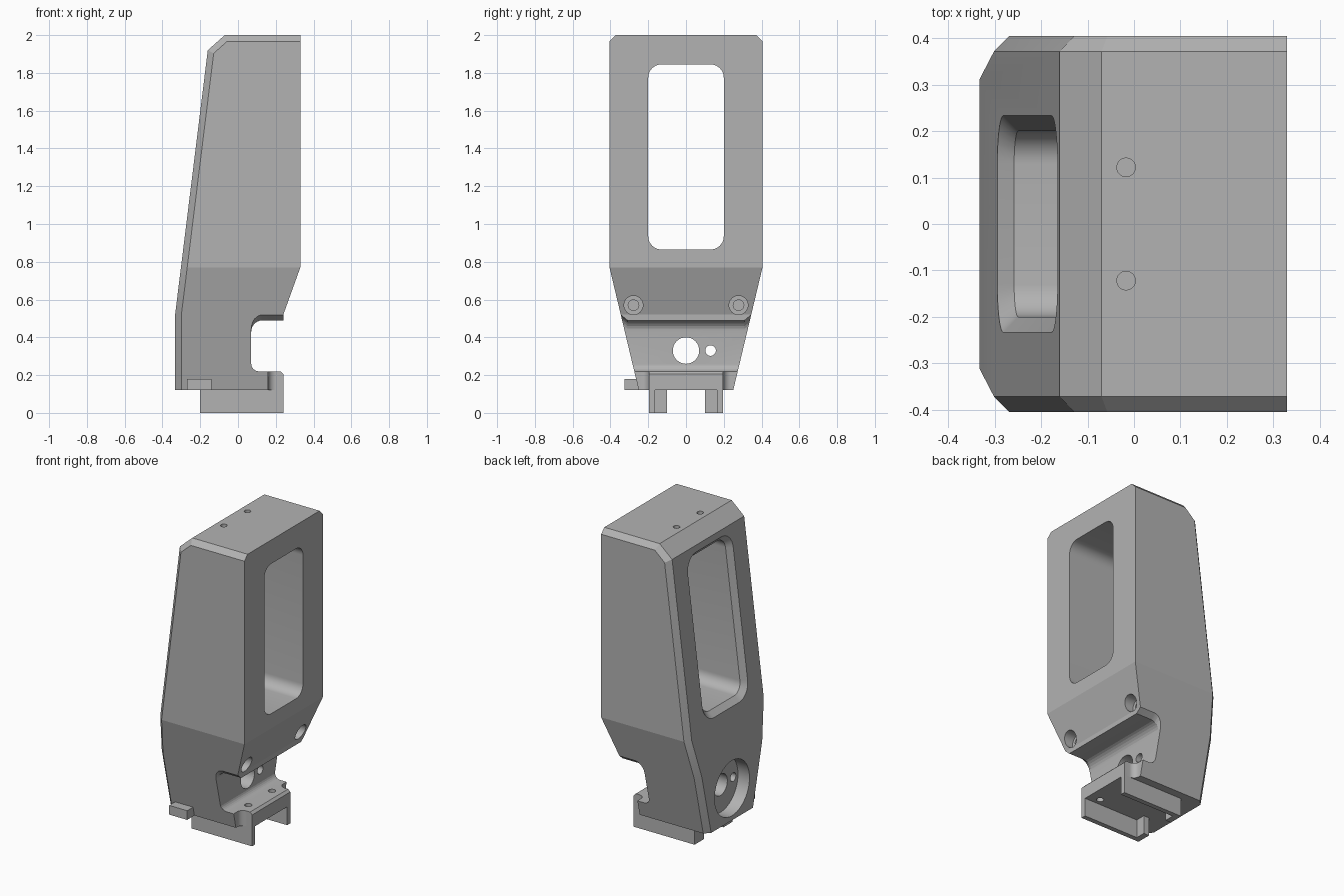
import bpy, bmesh
from math import cos, sin, pi
from mathutils import Vector

if "Cube" in bpy.data.objects:
    bpy.data.objects.remove(bpy.data.objects["Cube"], do_unlink=True)

grey = bpy.data.materials.new("plain_grey")
grey.use_nodes = True
grey.diffuse_color = (0.45, 0.45, 0.45, 1)
grey.node_tree.nodes["Principled BSDF"].inputs["Base Color"].default_value = grey.diffuse_color


def finish(name, bm):
    bmesh.ops.recalc_face_normals(bm, faces=bm.faces)
    mesh = bpy.data.meshes.new(name)
    bm.to_mesh(mesh)
    bm.free()
    mesh.materials.append(grey)
    obj = bpy.data.objects.new(name, mesh)
    bpy.context.collection.objects.link(obj)
    return obj


def loft(sections):
    """Closed solid through a list of equal-length point rings."""
    bm = bmesh.new()
    rings = [[bm.verts.new(p) for p in ring] for ring in sections]
    n = len(rings[0])
    for a, b in zip(rings, rings[1:]):
        for i in range(n):
            j = (i + 1) % n
            bm.faces.new((a[i], a[j], b[j], b[i]))
    bm.faces.new(rings[0])
    bm.faces.new(rings[-1])
    return bm


def rounded(u0, u1, v0, v1, r, steps=8):
    """Rounded rectangle as (u, v) points."""
    pts = []
    for q, (u, v) in enumerate([(u1 - r, v1 - r), (u0 + r, v1 - r),
                                (u0 + r, v0 + r), (u1 - r, v0 + r)]):
        for k in range(steps + 1):
            a = (q + k / steps) * pi / 2
            pts.append((u + r * cos(a), v + r * sin(a)))
    return pts


def box(name, x0, x1, y0, y1, z0, z1):
    ring = [(x0, y0), (x1, y0), (x1, y1), (x0, y1)]
    return finish(name, loft([[(x, y, z) for x, y in ring] for z in (z0, z1)]))


def drill(start, end, r, n=32):
    """Cylindrical cutter between two points."""
    a, b = Vector(start), Vector(end)
    turn = (b - a).to_track_quat('Z', 'Y')
    ring = [turn @ Vector((r * cos(2 * pi * k / n), r * sin(2 * pi * k / n), 0)) for k in range(n)]
    return finish("drill_cutter", loft([[p + c for p in ring] for c in (a, b)]))


# Main body: side profile, tapered below, with chamfered front and top edges
W, TAPER_Z = 0.405, 0.77
profile = [(-0.333, 0.12), (-0.333, 0.52), (-0.16, 1.92), (-0.07, 2.0),
           (0.33, 2.0), (0.33, TAPER_Z), (0.24, 0.52), (0.24, 0.12)]
bm = loft([[(x, y, z) for x, z in profile] for y in (-W, W)])
bmesh.ops.recalc_face_normals(bm, faces=bm.faces)
for s in (-1, 1):
    bmesh.ops.bisect_plane(bm, geom=bm.verts[:] + bm.edges[:] + bm.faces[:], dist=1e-5,
                           plane_co=(0, s * W, TAPER_Z), plane_no=(0, s * 0.65, -0.155),
                           clear_outer=True)
    bmesh.ops.holes_fill(bm, edges=[e for e in bm.edges if e.is_boundary], sides=0)
bmesh.ops.recalc_face_normals(bm, faces=bm.faces)
rim = []
for e in bm.edges:
    f, g = sorted((f.normal for f in e.link_faces), key=lambda n: abs(n.y))
    if abs(g.y) > 0.8 and abs(f.y) < 0.1 and (f.x < -0.1 or f.z > 0.1):
        rim.append(e)
bmesh.ops.bevel(bm, geom=rim, offset=0.033, segments=1, affect='EDGES', profile=0.5)
body = finish("body", bm)

cutters = []


# Window through the body, flared where it meets the sloping front
def window_ring(depth, grow):
    pts = rounded(-0.2 - grow, 0.2 + grow, 0.865 - grow, 1.845 + grow, 0.07 + grow)
    return [(-0.333 + (z - 0.52) * 0.1236 + depth, y, z) for y, z in pts]


through = [(0.6, y, z) for x, y, z in window_ring(0, 0)]
cutters.append(finish("window_cutter", loft([window_ring(-0.03, 0.065), window_ring(0.032, 0), through])))


# Rear notch with rounded inner corners; its ceiling flares at both sides
def notch_ring(y, top):
    pts = [(0.5, 0.2), (0.24, 0.205), (0.225, 0.22)]
    pts += [(0.11 - 0.04 * sin(k * pi / 12), 0.26 - 0.04 * cos(k * pi / 12)) for k in range(7)]
    pts += [(0.13 - 0.06 * cos(k * pi / 12), top - 0.06 + 0.06 * sin(k * pi / 12)) for k in range(7)]
    pts.append((0.5, top))
    return [(x, y, z) for x, z in pts]


cutters.append(finish("notch_cutter", loft([notch_ring(y, t) for y, t in
               ((-0.5, 0.648), (-0.31, 0.49), (0.31, 0.49), (0.5, 0.648))])))

# Narrowed lip, top holes, lip holes and angled screw recesses, both sides
for s in (-1, 1):
    corner = [(x, s * y) for x, y in rounded(0.16, 0.5, 0.197, 0.6, 0.04)]
    cutters.append(finish("lip_cutter", loft([[(x, y, z) for x, y in corner] for z in (0.05, 0.25)])))
    cutters.append(drill((-0.017, s * 0.122, 1.9), (-0.017, s * 0.122, 2.1), 0.02))
    cutters.append(drill((0.16, s * 0.122, 0.05), (0.16, s * 0.122, 0.3), 0.022))
    cutters.append(drill((0.2, s * 0.278, 0.57), (0.5, s * 0.278, 0.57), 0.05))
    cutters.append(drill((0.1, s * 0.278, 0.57), (0.5, s * 0.278, 0.57), 0.028))

# Round front recess, centre bore, one small through hole and one blind hole
cutters.append(drill((-0.5, 0, 0.33), (-0.25, 0, 0.33), 0.18, 48))
cutters.append(drill((-0.5, 0, 0.33), (0.2, 0, 0.33), 0.07))
cutters.append(drill((-0.5, 0.13, 0.33), (0.2, 0.13, 0.33), 0.028))
cutters.append(drill((-0.5, -0.13, 0.33), (-0.15, -0.13, 0.33), 0.028))

for c in cutters:
    c.hide_render = True
    mod = body.modifiers.new("cut", 'BOOLEAN')
    mod.operation, mod.solver, mod.object = 'DIFFERENCE', 'EXACT', c
graph = bpy.context.evaluated_depsgraph_get()
body.data = bpy.data.meshes.new_from_object(body.evaluated_get(graph))
body.modifiers.clear()
for c in cutters:
    bpy.data.objects.remove(c, do_unlink=True)

# Side tab and the two guide rails with inward end stops
box("side_tab", -0.27, -0.14, -0.325, -0.2, 0.12, 0.18)
for s, side in ((-1, "right"), (1, "left")):
    y0, y1, y2 = sorted((s * 0.165, s * 0.197)), s * 0.1, s * 0.166
    box(side + "_rail", -0.2, 0.24, y0[0], y0[1], 0, 0.121)
    box(side + "_rail_stop", -0.2, -0.16, min(y1, y2), max(y1, y2), 0, 0.121)

bpy.ops.object.select_all(action='DESELECT')
body.select_set(True)
bpy.context.view_layer.objects.active = body
bpy.ops.object.shade_smooth_by_angle(angle=0.21)
